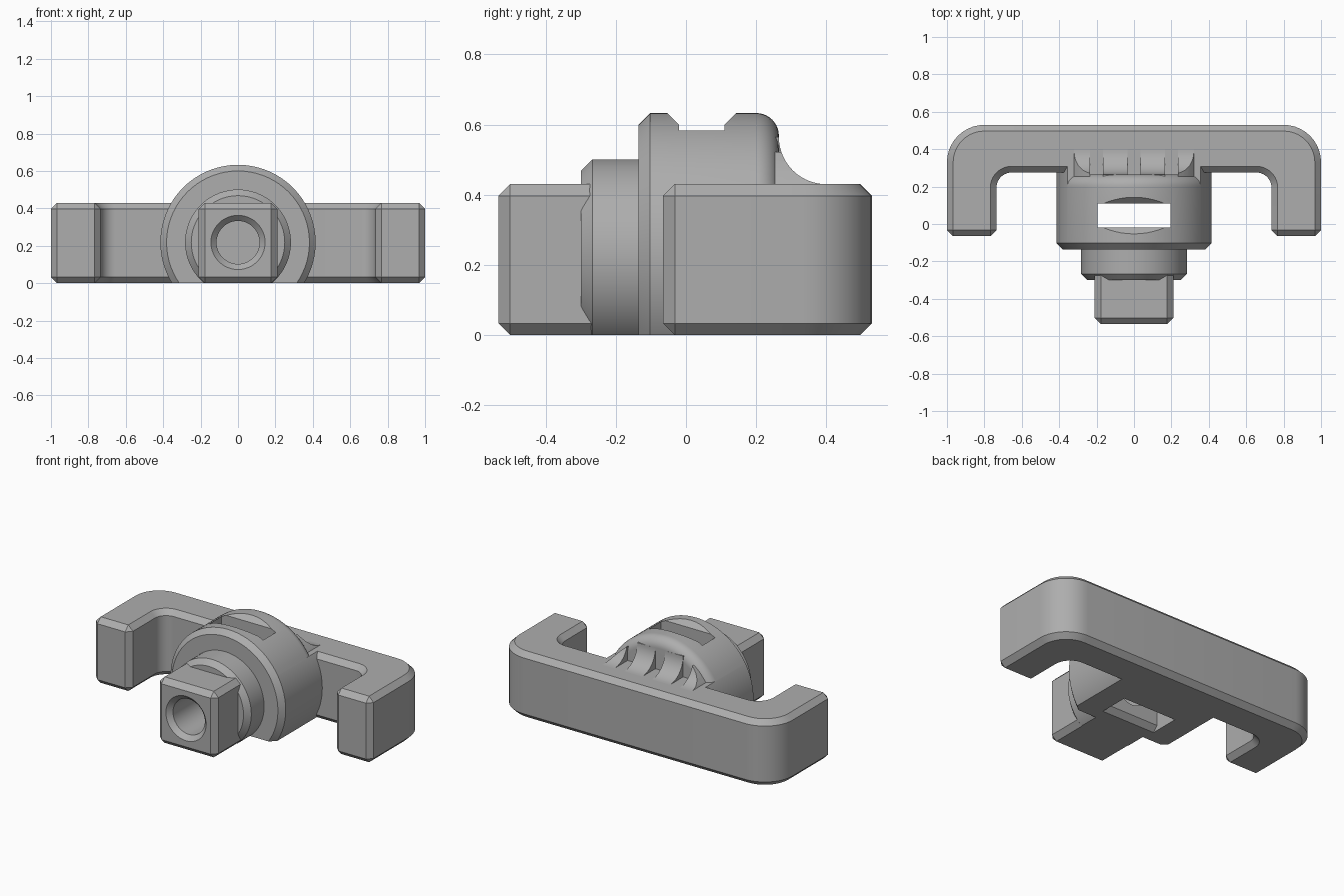
import bpy, bmesh, math

if "Cube" in bpy.data.objects:
    bpy.data.objects.remove(bpy.data.objects["Cube"])

AXIS = 0.218   # height of the common round axis
TOP = 0.43     # height of the bracket
CH = 0.033     # chamfer size
R = 0.415      # hub radius

grey = bpy.data.materials.new("plain grey")
grey.use_nodes = True
grey.diffuse_color = (0.42, 0.42, 0.42, 1)
grey.node_tree.nodes["Principled BSDF"].inputs["Base Color"].default_value = grey.diffuse_color


def finish(name, bm):
    bmesh.ops.recalc_face_normals(bm, faces=bm.faces)
    me = bpy.data.meshes.new(name)
    bm.to_mesh(me)
    bm.free()
    me.materials.append(grey)
    ob = bpy.data.objects.new(name, me)
    bpy.context.collection.objects.link(ob)
    return ob


def arc(cx, cy, r, a0, a1, n=10):
    angles = [math.radians(a0 + (a1 - a0) * i / n) for i in range(n + 1)]
    return [(cx + r * math.cos(a), cy + r * math.sin(a)) for a in angles]


def revolve(name, profile, low=None, high=None, n=72):
    """Spin (y, radius) points about the round axis, clipped between two heights."""
    bm = bmesh.new()
    rings = []
    for y, r in profile:
        rings.append([bm.verts.new((r * math.cos(k * math.tau / n), y,
                                    AXIS + r * math.sin(k * math.tau / n))) for k in range(n)])
    for a, b in zip(rings, rings[1:]):
        for k in range(n):
            j = (k + 1) % n
            bm.faces.new((a[k], a[j], b[j], b[k]))
    bm.faces.new(rings[0])
    bm.faces.new(rings[-1])
    for height, up in ((low, -1), (high, 1)):
        if height is not None:
            bmesh.ops.bisect_plane(bm, geom=bm.verts[:] + bm.edges[:] + bm.faces[:],
                                   plane_co=(0, 0, height), plane_no=(0, 0, up), clear_outer=True)
            bmesh.ops.holes_fill(bm, edges=[e for e in bm.edges if e.is_boundary])
    return finish(name, bm)


def prism(bm, points, place, start, end):
    """Extrude a flat outline between two positions."""
    a = [bm.verts.new(place(p, q, start)) for p, q in points]
    b = [bm.verts.new(place(p, q, end)) for p, q in points]
    bm.faces.new(a)
    bm.faces.new(b)
    for i in range(len(a)):
        j = (i + 1) % len(a)
        bm.faces.new((a[i], a[j], b[j], b[i]))


def along_x(y, z, x):
    return (x, y, z)


def along_z(x, y, z):
    return (x, y, z)


def bake(ob):
    ev = ob.evaluated_get(bpy.context.evaluated_depsgraph_get())
    me = bpy.data.meshes.new_from_object(ev)
    ob.modifiers.clear()
    ob.data = me


def chamfer(ob):
    mod = ob.modifiers.new("chamfer", "BEVEL")
    mod.width, mod.segments = CH, 1
    mod.limit_method, mod.angle_limit = "ANGLE", math.radians(40)
    bake(ob)


def boolean(ob, other, operation="DIFFERENCE"):
    mod = ob.modifiers.new("cut", "BOOLEAN")
    mod.object, mod.operation, mod.solver = other, operation, "EXACT"
    bake(ob)


# U-shaped bracket
half = [(0.735, -0.065), (1, -0.065)] + arc(0.8, 0.33, 0.2, 0, 90)
inner = arc(0.655, 0.195, 0.08, 90, 0)
outline = half + [(-x, y) for x, y in reversed(half)]
outline += [(-x, y) for x, y in reversed(inner)] + inner
bm = bmesh.new()
prism(bm, outline, along_z, 0, TOP)
bracket = finish("bracket", bm)
chamfer(bracket)

# Round hub: straight lower part, rounded upper part
front = [(-0.135, R - CH), (-0.135 + CH, R)]
hub_lower = revolve("hub_lower", front + [(0.4, R)], low=0, high=TOP)
hub_upper = revolve("hub_upper", front + arc(0.2, R - 0.065, 0.065, 90, 0), low=TOP)

# Concave fillet behind the hub, split by three grip slots
cove = [(0.2, TOP), (0.2, 0.565)] + arc(0.4, 0.565, 0.135, 180, 270, 14)
bm = bmesh.new()
for x0, x1 in ((-0.4, -0.235), (-0.165, -0.035), (0.035, 0.165), (0.235, 0.4)):
    prism(bm, cove, along_x, x0, x1)
grip_fillet = finish("grip_fillet", bm)
limit = revolve("fillet_limit", [(0.1, 0.385), (0.5, 0.385)])
boolean(grip_fillet, limit, "INTERSECT")

# Stepped collar and square plug
collar = revolve("collar", [(-0.3, 0.283 - CH), (-0.3 + CH, 0.283), (-0.12, 0.283)], low=0)
bm = bmesh.new()
prism(bm, [(-0.21, -0.535), (0.21, -0.535), (0.21, -0.22), (-0.21, -0.22)], along_z, 0, TOP)
plug = finish("square_plug", bm)
chamfer(plug)

# Window with flared front and back lips, and the bore leading into it
side = [(-0.17, -0.115), (-0.02, CH), (-0.02, 0.6), (-0.17, 0.75)]
bm = bmesh.new()
prism(bm, side + [(0.09 - y, z) for y, z in reversed(side)], along_x, -0.195, 0.195)
window = finish("window_cutter", bm)
bore = revolve("bore_cutter", [(-0.555, 0.165), (-0.505, 0.115), (0.02, 0.115)], n=48)
for part in (hub_lower, hub_upper):
    boolean(part, window)
for part in (hub_lower, collar, plug):
    boolean(part, bore)
for helper in (limit, window, bore):
    bpy.data.objects.remove(helper)

# Smooth the rounds, keep the chamfers crisp
for ob in (bracket, hub_lower, hub_upper, grip_fillet, collar, plug):
    bpy.ops.object.select_all(action="DESELECT")
    ob.select_set(True)
    bpy.context.view_layer.objects.active = ob
    bpy.ops.object.shade_smooth_by_angle(angle=math.radians(28))
